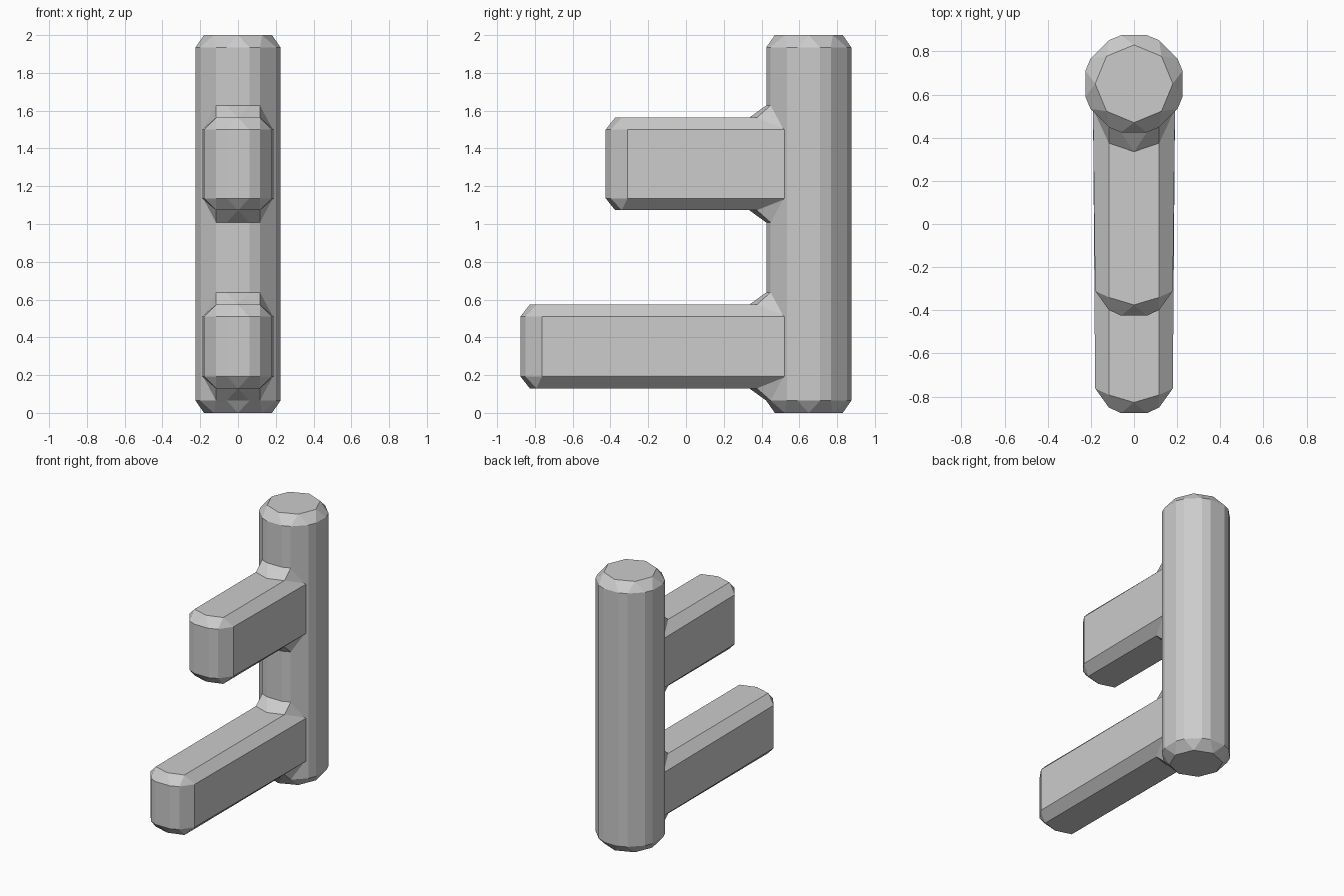
import bpy, bmesh
from math import sin, cos, radians

if "Cube" in bpy.data.objects:
    bpy.data.objects.remove(bpy.data.objects["Cube"])

POST_Y = 0.65


def finish(name, bm, loc, axes):
    bmesh.ops.recalc_face_normals(bm, faces=bm.faces)
    me = bpy.data.meshes.new(name)
    bm.to_mesh(me)
    bm.free()
    ob = bpy.data.objects.new(name, me)
    ob.location = loc
    bpy.context.collection.objects.link(ob)
    mod = ob.modifiers.new("mirror", 'MIRROR')
    mod.use_axis = axes
    return ob


def on_post(r, a):
    return r * sin(radians(a)), -r * cos(radians(a))


# Post: octagonal ends bevelled into a sixteen-sided shaft (upper half, mirrored)
def make_post():
    bm = bmesh.new()
    cap, rim, mid = [], [], []
    for i in range(8):
        cap.append(bm.verts.new((*on_post(0.18, 45 * i), 1)))
        for d in (-15, 15):
            x, y = on_post(0.233, 45 * i + d)
            rim.append(bm.verts.new((x, y, 0.935)))
            mid.append(bm.verts.new((x, y, 0)))
    bm.faces.new(cap)
    for i in range(8):
        j = (i + 1) % 8
        bm.faces.new((cap[i], rim[2 * i], rim[2 * i + 1]))
        bm.faces.new((cap[i], rim[2 * i + 1], rim[2 * j], cap[j]))
    for k in range(16):
        n = (k + 1) % 16
        bm.faces.new((rim[k], mid[k], mid[n], rim[n]))
    finish("post", bm, (0, POST_Y, 1), (False, False, True))


# Arm: bevelled bar with rounded tip and fillet at the post (quarter, mirrored)
def make_arm(name, tip, z_low, z_high):
    bm = bmesh.new()
    h = (z_high - z_low) / 2
    edge = h - 0.063

    def v(x, y, z):
        return bm.verts.new((x, y, z))

    # flat top outline
    t0, t1 = v(0, tip + 0.05, h), v(0.117, tip + 0.085, h)
    b1, b0 = v(0.117, 0.375, h), v(0, 0.335, h)
    bm.faces.new((t0, t1, b1, b0))
    # vertical wall from tip to post
    path = [(0, tip), (0.06, tip), (0.117, tip + 0.027),
            (0.18, tip + 0.115), (0.19, 0.533)]
    up = [v(x, y, edge) for x, y in path]
    lo = [v(x, y, 0) for x, y in path]
    for i in range(4):
        bm.faces.new((up[i], up[i + 1], lo[i + 1], lo[i]))
    # bevel between wall and top
    bm.faces.new((t0, up[0], up[1]))
    bm.faces.new((t0, up[1], up[2], t1))
    bm.faces.new((t1, up[2], up[3]))
    bm.faces.new((t1, up[3], up[4], b1))
    # fillet onto the post
    x1, y1 = on_post(0.233, 15)
    x2, y2 = on_post(0.233, 30)
    f0 = v(0, POST_Y + y1, h + 0.065)
    f1 = v(x1, POST_Y + y1, h + 0.065)
    f2 = v(x2, POST_Y + y2, h + 0.065)
    bm.faces.new((b0, f0, f1))
    bm.faces.new((b0, f1, f2, b1))
    bm.faces.new((b1, f2, up[4]))
    ob = finish(name, bm, (0, 0, (z_low + z_high) / 2), (True, False, True))
    return ob


make_post()
make_arm("upper_arm", -0.425, 1.073, 1.563)
make_arm("lower_arm", -0.877, 0.13, 0.573)
